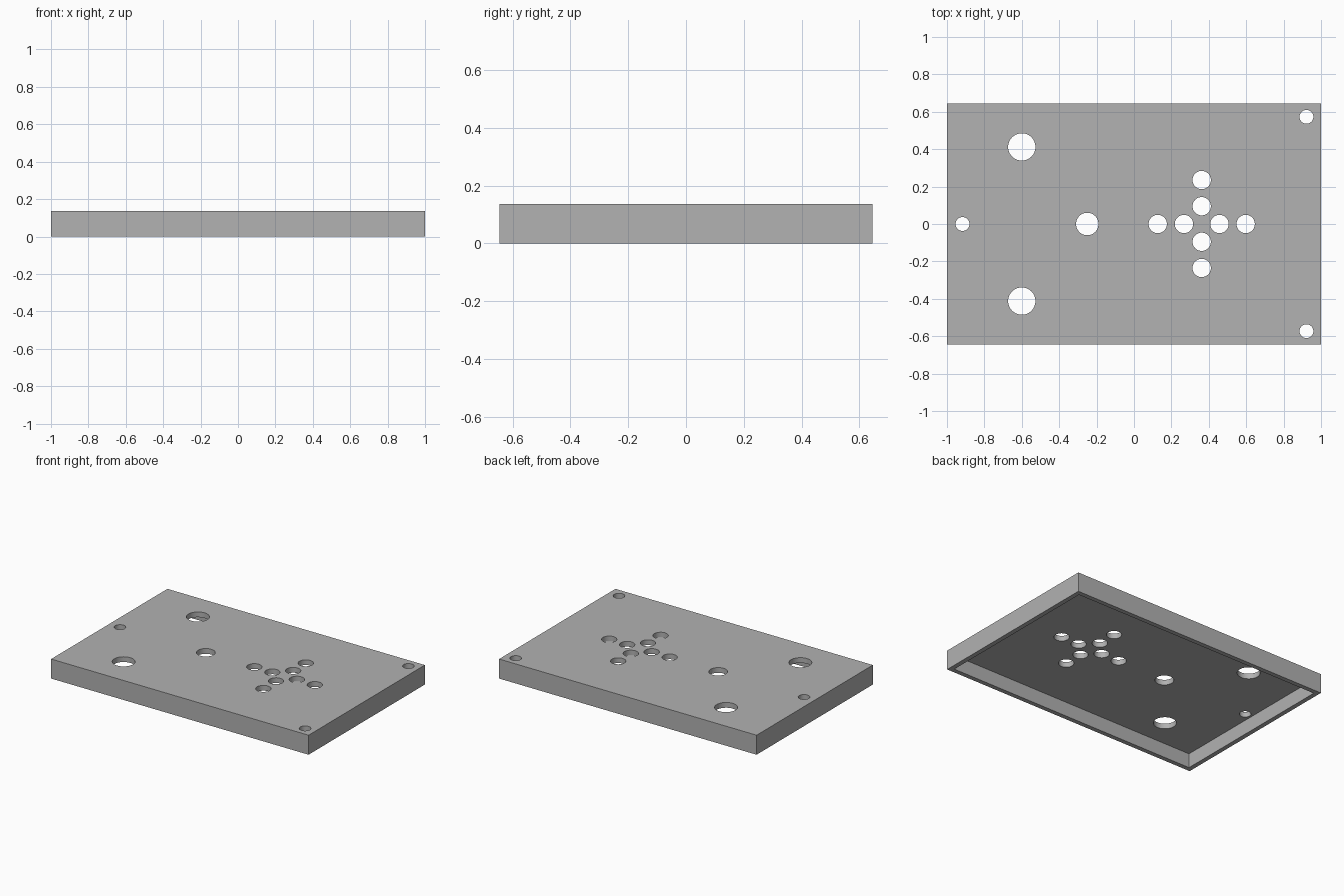
import bpy, bmesh, math
from mathutils import Matrix

if "Cube" in bpy.data.objects:
    bpy.data.objects.remove(bpy.data.objects["Cube"], do_unlink=True)

LENGTH, DEPTH, HEIGHT = 2.0, 1.29, 0.137
WALL, PLATE = 0.032, 0.037

grey = bpy.data.materials.new("plain grey")
grey.use_nodes = True
grey.diffuse_color = (0.445, 0.445, 0.445, 1)
grey.node_tree.nodes["Principled BSDF"].inputs["Base Color"].default_value = grey.diffuse_color


def make_object(name, bm):
    mesh = bpy.data.meshes.new(name)
    bm.to_mesh(mesh)
    bm.free()
    mesh.materials.append(grey)
    obj = bpy.data.objects.new(name, mesh)
    bpy.context.collection.objects.link(obj)
    return obj


def box(name, x, y, z_low, z_high):
    bm = bmesh.new()
    place = Matrix.Translation((0, 0, (z_low + z_high) / 2))
    bmesh.ops.create_cube(bm, size=1, matrix=place @ Matrix.Diagonal((x, y, z_high - z_low, 1)))
    return make_object(name, bm)


# Cover with a hollow underside
cover = box("panel_cover", LENGTH, DEPTH, 0, HEIGHT)
pocket = box("pocket_cutter", LENGTH - 2 * WALL, DEPTH - 2 * WALL, -0.1, HEIGHT - PLATE)

# Round holes as (x, y, radius)
holes = [(-0.917, 0, 0.037), (-0.25, 0, 0.06)]
for side in (-1, 1):
    holes += [(0.922, side * 0.573, 0.037), (-0.6, side * 0.412, 0.073)]
    # Cross of button holes
    for reach in (0.095, 0.235):
        holes += [(0.362 + side * reach, 0, 0.049), (0.362, side * reach, 0.049)]

bm = bmesh.new()
for x, y, radius in holes:
    bmesh.ops.create_cone(bm, cap_ends=True, segments=48, radius1=radius, radius2=radius,
                          depth=0.2, matrix=Matrix.Translation((x, y, HEIGHT)))
drills = make_object("hole_cutter", bm)

# Cut the pocket and the holes
bpy.context.view_layer.objects.active = cover
for cutter in (pocket, drills):
    cutter.hide_render = True
    cut = cover.modifiers.new(cutter.name, "BOOLEAN")
    cut.operation = "DIFFERENCE"
    cut.solver = "EXACT"
    cut.object = cutter
    bpy.ops.object.modifier_apply(modifier=cut.name)
    bpy.data.objects.remove(cutter, do_unlink=True)

bpy.ops.object.select_all(action="DESELECT")
cover.select_set(True)
bpy.ops.object.shade_smooth_by_angle(angle=math.radians(30))
